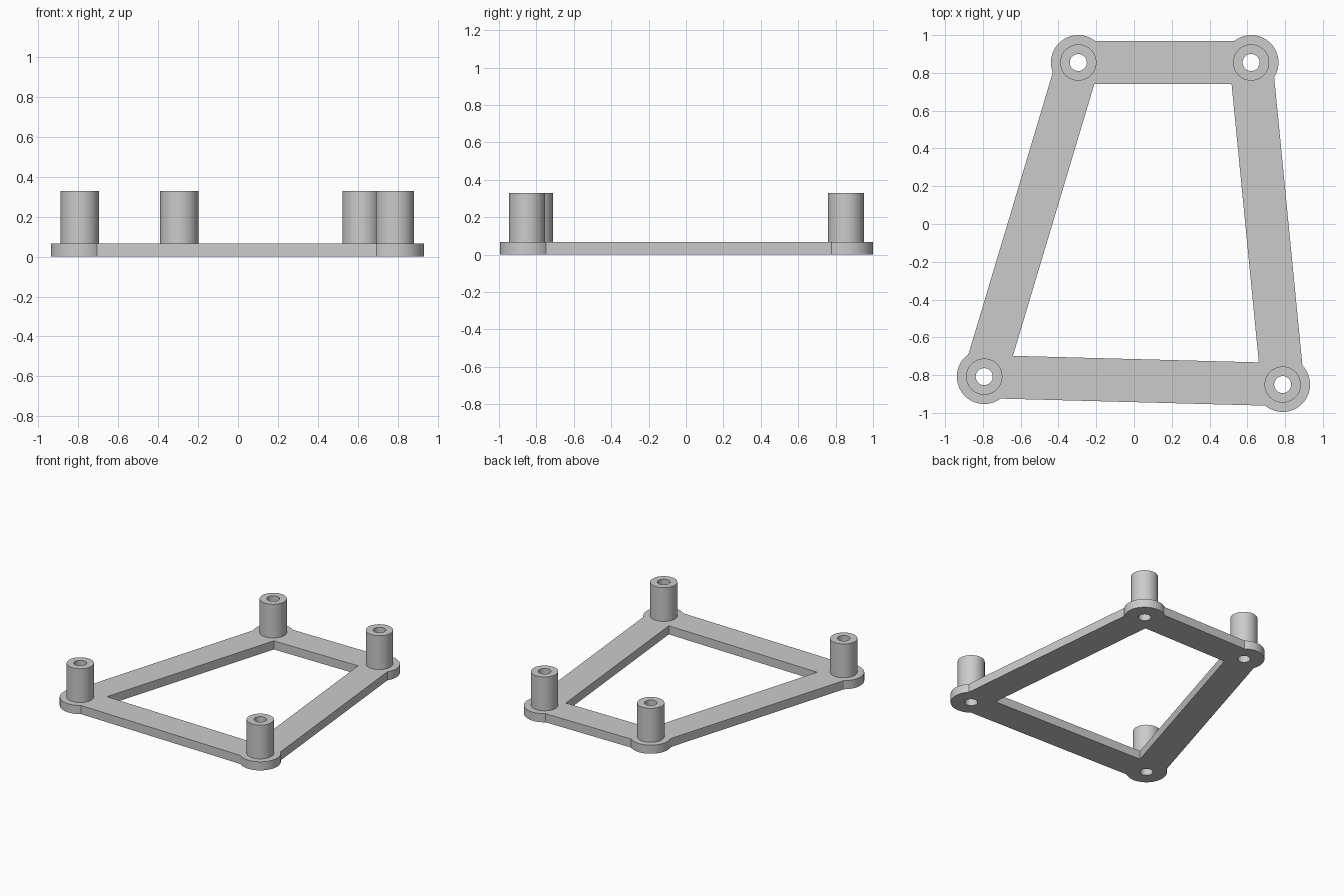
import bpy
import math
from mathutils import Vector

if "Cube" in bpy.data.objects:
    bpy.data.objects.remove(bpy.data.objects["Cube"], do_unlink=True)

# Mounting points, counter-clockwise from front left of the plan
CORNERS = [Vector(p) for p in ((-0.793, -0.808), (0.787, -0.85), (0.62, 0.855), (-0.295, 0.855))]
PAD_R, POST_R, HOLE_R = 0.145, 0.096, 0.045
HALF_BAR = 0.114
PLATE_H, TOP = 0.067, 0.33

grey = bpy.data.materials.new("light grey")
grey.use_nodes = True
colour = (0.6, 0.6, 0.6, 1)
grey.diffuse_color = colour
grey.node_tree.nodes["Principled BSDF"].inputs["Base Color"].default_value = colour


def arc(centre, radius, start, sweep, steps):
    """Points along an arc, both ends included."""
    return [centre + radius * Vector((math.cos(start + sweep * i / steps),
                                      math.sin(start + sweep * i / steps)))
            for i in range(steps + 1)]


def circle(centre, radius):
    return arc(centre, radius, 0, math.tau, 64)[:-1]


def extrude_loops(name, loops, z0, z1):
    """Solid from closed flat loops; inner loops become holes."""
    curve = bpy.data.curves.new(name, "CURVE")
    curve.dimensions = "2D"
    curve.fill_mode = "BOTH"
    curve.extrude = (z1 - z0) / 2
    for loop in loops:
        spline = curve.splines.new("POLY")
        spline.points.add(len(loop) - 1)
        for point, co in zip(spline.points, loop):
            point.co = (co.x, co.y, 0, 1)
        spline.use_cyclic_u = True
    curve.materials.append(grey)
    obj = bpy.data.objects.new(name, curve)
    obj.location.z = (z0 + z1) / 2
    bpy.context.collection.objects.link(obj)
    bpy.ops.object.select_all(action="DESELECT")
    obj.select_set(True)
    bpy.context.view_layer.objects.active = obj
    bpy.ops.object.convert(target="MESH")
    # Weld the caps to the walls so the shading is clean
    bpy.ops.object.mode_set(mode="EDIT")
    bpy.ops.mesh.select_all(action="SELECT")
    bpy.ops.mesh.remove_doubles(threshold=0.0001)
    bpy.ops.mesh.normals_make_consistent(inside=False)
    bpy.ops.object.mode_set(mode="OBJECT")
    bpy.ops.object.shade_smooth_by_angle(angle=math.radians(30))


# Frame outline: round pads joined by straight bars, with a mitred opening
outer, opening = [], []
bar_tip = math.asin(HALF_BAR / PAD_R)
for i, corner in enumerate(CORNERS):
    to_prev = (CORNERS[i - 1] - corner).normalized()
    to_next = (CORNERS[(i + 1) % 4] - corner).normalized()
    start = math.atan2(to_prev.y, to_prev.x) + bar_tip
    end = math.atan2(to_next.y, to_next.x) - bar_tip
    outer += arc(corner, PAD_R, start, (end - start) % math.tau, 32)
    half_angle = to_prev.angle(to_next) / 2
    opening.append(corner + (to_prev + to_next).normalized() * HALF_BAR / math.sin(half_angle))

extrude_loops("base_frame", [outer, opening] + [circle(c, HOLE_R) for c in CORNERS], 0, PLATE_H)

# Hollow standoff posts
for name, corner in zip(("front_right", "front_left", "back_left", "back_right"), CORNERS):
    extrude_loops(name + "_standoff", [circle(corner, POST_R), circle(corner, HOLE_R)], PLATE_H, TOP)
